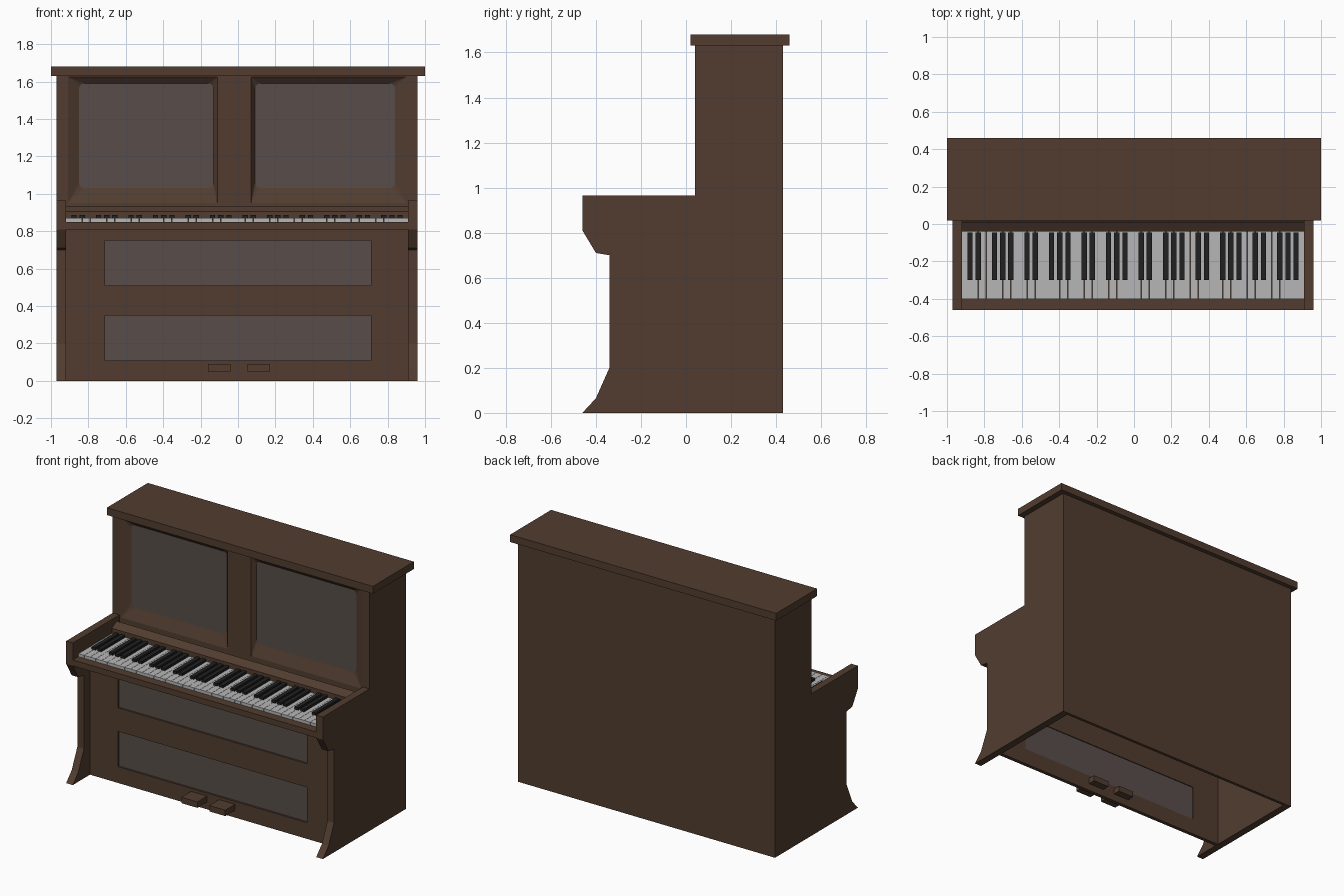
import bpy, bmesh
from math import sin, cos, pi
from mathutils import Vector

cube = bpy.data.objects.get("Cube")
if cube:
    bpy.data.objects.remove(cube, do_unlink=True)


def material(name, rgb):
    m = bpy.data.materials.new(name)
    m.use_nodes = True
    m.diffuse_color = (*rgb, 1)
    m.node_tree.nodes["Principled BSDF"].inputs["Base Color"].default_value = (*rgb, 1)
    return m


WOOD = material("dark_wood", (0.084, 0.046, 0.029))
PANE = material("grey_panel", (0.098, 0.076, 0.069))
IVORY = material("white_key", (0.47, 0.47, 0.47))
EBONY = material("black_key", (0.015, 0.015, 0.015))

LEFT, RIGHT = -0.92, 0.91      # inner faces of the side panels
WALL = 0.05


def finish(name, bm, *mats):
    bmesh.ops.recalc_face_normals(bm, faces=bm.faces)
    mesh = bpy.data.meshes.new(name)
    bm.to_mesh(mesh)
    bm.free()
    for m in mats:
        mesh.materials.append(m)
    ob = bpy.data.objects.new(name, mesh)
    bpy.context.collection.objects.link(ob)
    return ob


def add_box(bm, x, y, z):
    verts = bmesh.ops.create_cube(bm, size=1)["verts"]
    for v in verts:
        v.co = Vector(r[0] + (c + 0.5) * (r[1] - r[0]) for c, r in zip(v.co, (x, y, z)))


def box(name, x, y, z, mat=WOOD):
    bm = bmesh.new()
    add_box(bm, x, y, z)
    return finish(name, bm, mat)


def extrude_profile(name, points, x0, x1):
    """Sweep a (y, z) outline along x."""
    bm = bmesh.new()
    face = bm.faces.new([bm.verts.new((x0, y, z)) for y, z in points])
    new = bmesh.ops.extrude_face_region(bm, geom=[face])["geom"]
    bmesh.ops.translate(bm, vec=(x1 - x0, 0, 0),
                        verts=[g for g in new if isinstance(g, bmesh.types.BMVert)])
    return finish(name, bm, WOOD)


def pierced_board(name, xs, zs, openings, front, back):
    """Upright board made of grid cells, leaving the listed cells open."""
    bm = bmesh.new()
    grid = [[bm.verts.new((x, front, z)) for z in zs] for x in xs]
    for i in range(len(xs) - 1):
        for j in range(len(zs) - 1):
            if (i, j) not in openings:
                bm.faces.new((grid[i][j], grid[i + 1][j],
                              grid[i + 1][j + 1], grid[i][j + 1]))
    new = bmesh.ops.extrude_face_region(bm, geom=bm.faces[:], use_keep_orig=True)["geom"]
    bmesh.ops.translate(bm, vec=(0, back - front, 0),
                        verts=[g for g in new if isinstance(g, bmesh.types.BMVert)])
    return finish(name, bm, WOOD)


def sloped_window(name, outer, inner, front, back, radius=0.03, steps=5):
    """Sloping surround from a square opening to a rounded grey panel."""
    bm = bmesh.new()
    ox0, ox1, oz0, oz1 = outer
    x0, x1, z0, z1 = inner
    r = radius
    corners = [((ox1, oz1), (x1 - r, z1 - r)), ((ox0, oz1), (x0 + r, z1 - r)),
               ((ox0, oz0), (x0 + r, z0 + r)), ((ox1, oz0), (x1 - r, z0 + r))]
    outs, arcs = [], []
    for k, ((ox, oz), (cx, cz)) in enumerate(corners):
        outs.append(bm.verts.new((ox, front, oz)))
        angles = [(k + i / steps) * pi / 2 for i in range(steps + 1)]
        arcs.append([bm.verts.new((cx + r * cos(a), back, cz + r * sin(a))) for a in angles])
    for k in range(4):
        n = (k + 1) % 4
        for a, b in zip(arcs[k], arcs[k][1:]):
            bm.faces.new((outs[k], a, b))
        bm.faces.new((outs[k], arcs[k][-1], arcs[n][0], outs[n]))
    pane = bm.faces.new([v for arc in arcs for v in arc])
    pane.material_index = 1
    return finish(name, bm, WOOD, PANE)


# Side panels with scrolled foot and arm
side = [(0.43, 0), (-0.46, 0), (-0.40, 0.065), (-0.34, 0.2), (-0.34, 0.7), (-0.40, 0.71),
        (-0.46, 0.81), (-0.46, 0.965), (0.04, 0.965), (0.04, 1.63), (0.43, 1.63)]
extrude_profile("right_side_panel", side, LEFT - WALL, LEFT)
extrude_profile("left_side_panel", side, RIGHT, RIGHT + WALL)

# Back and lid
box("back_panel", (LEFT, RIGHT), (0.41, 0.43), (0, 1.63))
box("lid", (-1, 1), (0.02, 0.46), (1.63, 1.68))

# Lower front board with two recessed panels
PX = 0.71
pierced_board("lower_front_board", [LEFT, -PX, PX, RIGHT],
              [0, 0.11, 0.35, 0.51, 0.75, 0.81], {(1, 1), (1, 3)}, -0.275, -0.25)
for name, z in (("lower_front_panel", (0.11, 0.35)), ("upper_front_panel", (0.51, 0.75))):
    box(name, (-PX, PX), (-0.262, -0.256), z, PANE)

# Pedals
for name, x in (("right_pedal", -0.1), ("left_pedal", 0.11)):
    box(name, (x - 0.06, x + 0.06), (-0.38, -0.2), (0.05, 0.09))

# Key bed, front slip and rail behind the keys
box("key_bed", (LEFT, RIGHT), (-0.46, 0.06), (0.81, 0.84))
box("key_slip", (LEFT, RIGHT), (-0.46, -0.40), (0.84, 0.85))
extrude_profile("fall_rail", [(-0.04, 0.84), (-0.04, 0.905), (0.01, 0.935),
                              (0.02, 0.88), (0.02, 0.84)], LEFT, RIGHT)

# Upper front board with two sloped windows
pierced_board("upper_front_board", [LEFT, -0.91, -0.11, 0.07, 0.90, RIGHT],
              [0.84, 0.95, 1.625, 1.63], {(1, 1), (3, 1)}, 0.042, 0.06)
sloped_window("right_window", (-0.91, -0.11, 0.95, 1.625), (-0.85, -0.13, 1.03, 1.59), 0.042, 0.07)
sloped_window("left_window", (0.07, 0.90, 0.95, 1.625), (0.09, 0.84, 1.03, 1.59), 0.042, 0.07)

# Keyboard: six octaves
WHITES = 42
step = (RIGHT - LEFT) / WHITES
gap = 0.0008
white, black = bmesh.new(), bmesh.new()
for i in range(WHITES):
    x = LEFT + i * step
    add_box(white, (x + gap, x + step - gap), (-0.40, -0.04), (0.84, 0.87))
    if i % 7 not in (2, 6):
        edge = x + step
        add_box(black, (edge - 0.014, edge + 0.014), (-0.30, -0.045), (0.86, 0.887))
finish("white_keys", white, IVORY)
finish("black_keys", black, EBONY)
